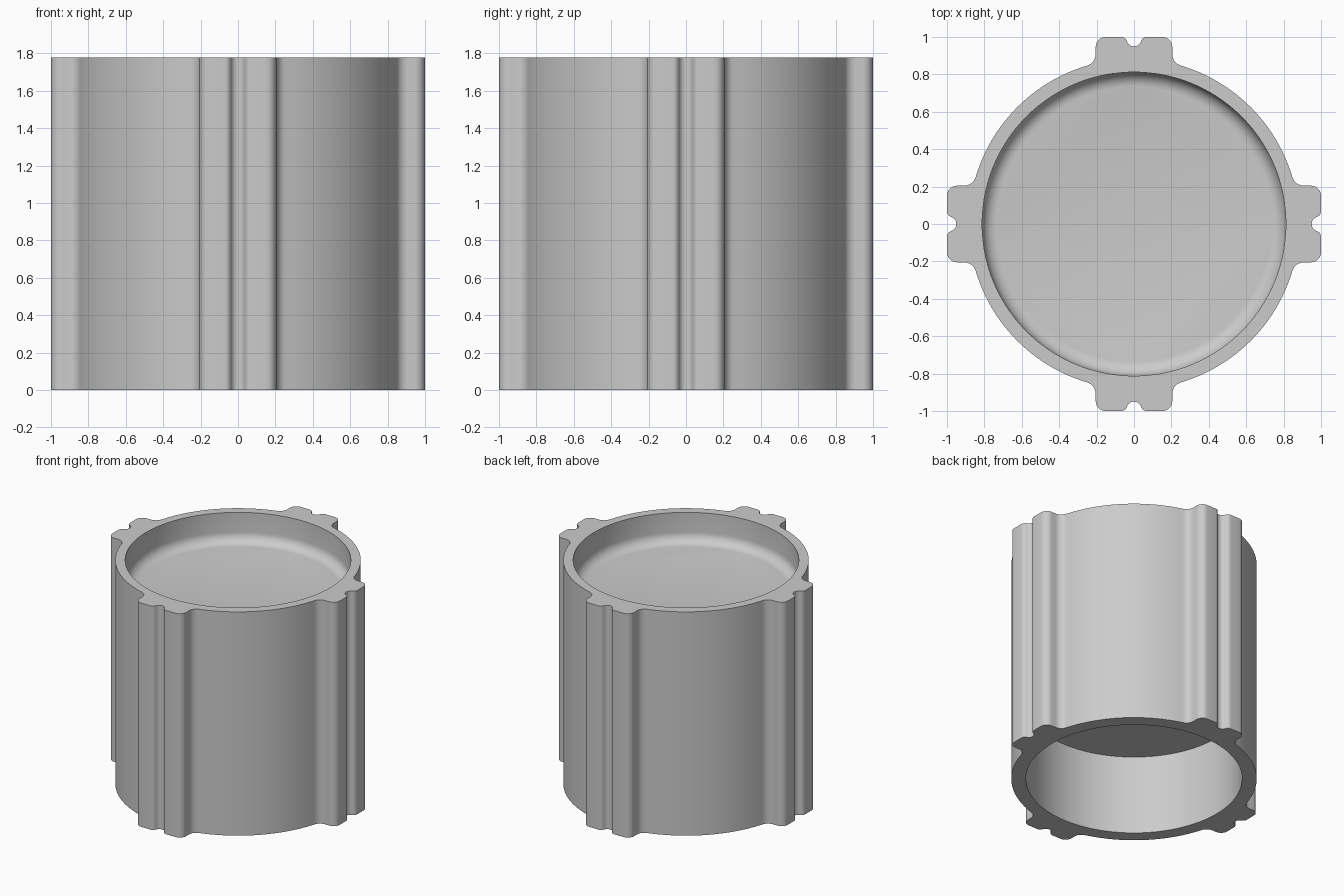
import bpy
import bmesh
from math import sin, cos, pi, radians, atan2, degrees, sqrt

cube = bpy.data.objects.get("Cube")
if cube:
    bpy.data.objects.remove(cube, do_unlink=True)

HEIGHT = 1.777        # overall height
BODY_R = 0.883        # outer wall between the ribs
RECESS_R = 0.812      # shallow tray in the top
RECESS_DEPTH = 0.235
FILLET = 0.08         # rounded tray corner
BORE_R = 0.778        # open cavity underneath
BORE_DEPTH = 0.63


def arc(cx, cy, r, start, end, steps):
    """Points along a circular arc, angles in degrees."""
    angles = [radians(start + (end - start) * i / steps) for i in range(steps + 1)]
    return [(cx + r * cos(a), cy + r * sin(a)) for a in angles]


# Half of one grooved rib, from the groove centre to midway to the next rib
root_r = 0.065
root_x = 0.27
root_y = sqrt((BODY_R + root_r) ** 2 - root_x ** 2)
root_angle = degrees(atan2(root_y, root_x))
half = arc(0, 0.99, 0.04, -90, -20, 6)
half += arc(0.0705, 0.964, 0.036, 160, 90, 6)
half += arc(0.15, 0.945, 0.055, 90, 0, 8)
half += arc(root_x, root_y, root_r, 180, 180 + root_angle, 8)
half += arc(0, 0, BODY_R, root_angle, 45, 12)[1:]

# Mirror to a quarter, then repeat it around the body
quarter = half[::-1] + [(-x, y) for x, y in half[1:-1]]
outline = []
for k in range(4):
    c, s = cos(k * pi / 2), sin(k * pi / 2)
    outline += [(x * c - y * s, x * s + y * c) for x, y in quarter]


def circle(r):
    """Circle with its points in line with the outline points."""
    return [(r * cos(atan2(y, x)), r * sin(atan2(y, x))) for x, y in outline]


# Cross-section from the tray floor, over the rim and up into the bore
floor_z = HEIGHT - RECESS_DEPTH
sections = []
for i in range(9):
    a = i / 8 * pi / 2
    sections.append((circle(RECESS_R - FILLET + FILLET * sin(a)),
                     floor_z + FILLET * (1 - cos(a))))
sections += [(circle(RECESS_R), HEIGHT), (outline, HEIGHT), (outline, 0),
             (circle(BORE_R), 0), (circle(BORE_R), BORE_DEPTH)]

bm = bmesh.new()
loops = [[bm.verts.new((x, y, z)) for x, y in ring] for ring, z in sections]
count = len(outline)
for a, b in zip(loops, loops[1:]):
    for i in range(count):
        j = (i + 1) % count
        bm.faces.new((a[i], a[j], b[j], b[i]))
bm.faces.new(loops[0])
bm.faces.new(loops[-1])
bmesh.ops.recalc_face_normals(bm, faces=bm.faces)

mesh = bpy.data.meshes.new("ribbed_sleeve")
bm.to_mesh(mesh)
bm.free()
sleeve = bpy.data.objects.new("ribbed_sleeve", mesh)
bpy.context.collection.objects.link(sleeve)

# Plain grey finish
grey = bpy.data.materials.new("plain_grey")
grey.use_nodes = True
colour = (0.6, 0.6, 0.6, 1)
grey.diffuse_color = colour
grey.node_tree.nodes["Principled BSDF"].inputs["Base Color"].default_value = colour
mesh.materials.append(grey)

bpy.ops.object.select_all(action="DESELECT")
sleeve.select_set(True)
bpy.context.view_layer.objects.active = sleeve
bpy.ops.object.shade_smooth_by_angle(angle=radians(35))
